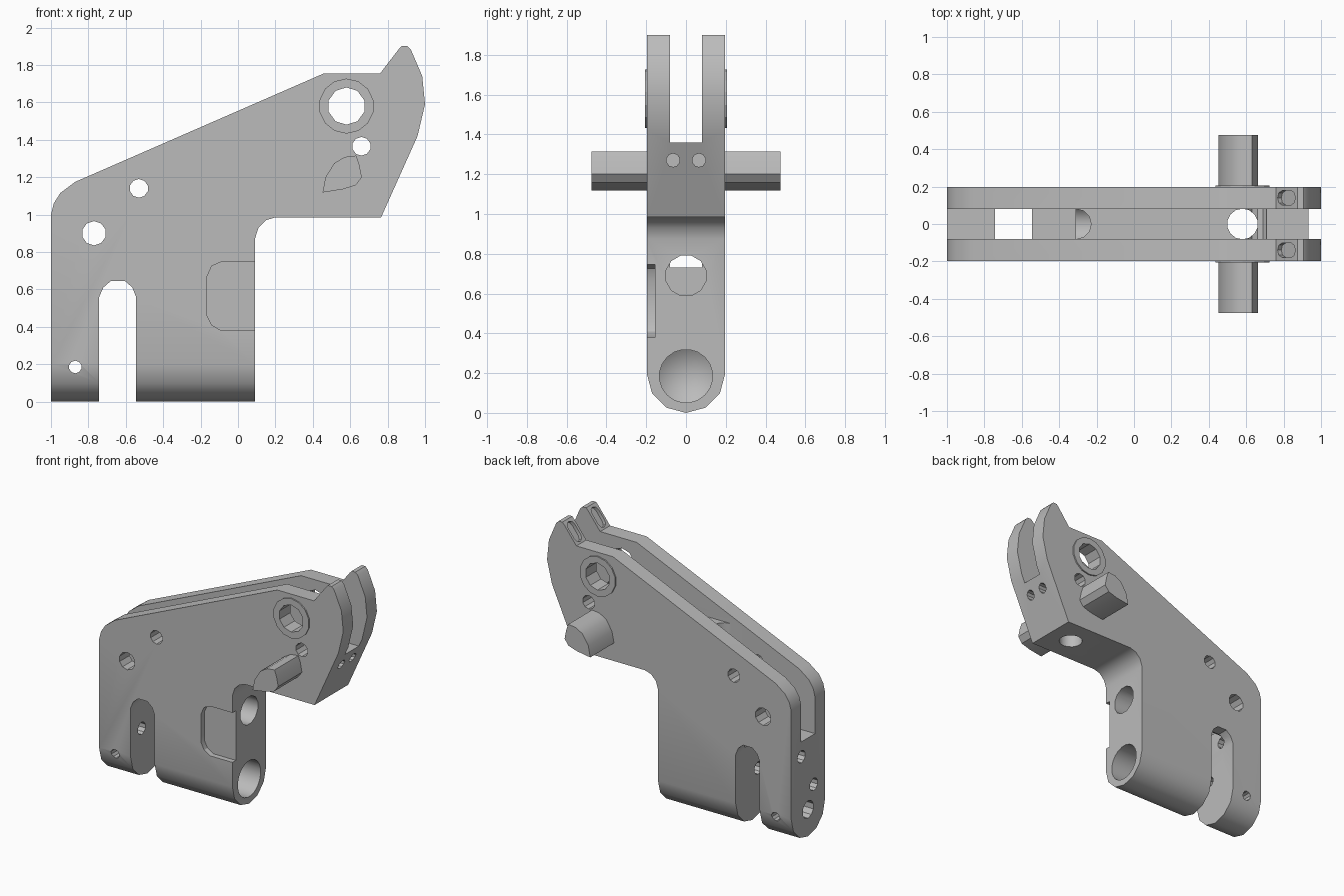
import bpy, bmesh, math
from mathutils import Vector, Matrix

if "Cube" in bpy.data.objects:
    bpy.data.objects.remove(bpy.data.objects["Cube"])

grey = bpy.data.materials.new("plain_grey")
grey.use_nodes = True
colour = (0.5, 0.5, 0.5, 1)
grey.diffuse_color = colour
grey.node_tree.nodes["Principled BSDF"].inputs["Base Color"].default_value = colour

# Maps a profile point (u, v) and a depth w to space, per extrusion axis
AXES = {"x": lambda u, v, w: (w, u, v),
        "y": lambda u, v, w: (u, w, v),
        "z": lambda u, v, w: (u, v, w)}


def prism(name, pts, axis, lo, hi, tip=None):
    """Extrude a profile along an axis, optionally ending in a cone tip."""
    bm = bmesh.new()
    put = AXES[axis]
    a = [bm.verts.new(put(u, v, lo)) for u, v in pts]
    b = [bm.verts.new(put(u, v, hi)) for u, v in pts]
    n = len(pts)
    bm.faces.new(b)
    for i in range(n):
        bm.faces.new((a[i], a[(i + 1) % n], b[(i + 1) % n], b[i]))
    if tip is None:
        bm.faces.new(a[::-1])
    else:
        mid = (sum(p[0] for p in pts) / n, sum(p[1] for p in pts) / n)
        apex = bm.verts.new(put(*mid, tip))
        for i in range(n):
            bm.faces.new((a[i], a[(i + 1) % n], apex))
    bmesh.ops.recalc_face_normals(bm, faces=bm.faces)
    mesh = bpy.data.meshes.new(name)
    bm.to_mesh(mesh)
    bm.free()
    mesh.materials.append(grey)
    ob = bpy.data.objects.new(name, mesh)
    bpy.context.collection.objects.link(ob)
    return ob


def arc(u, v, r, start, end, steps):
    angles = [math.radians(start + (end - start) * i / steps) for i in range(steps + 1)]
    return [(u + r * math.cos(t), v + r * math.sin(t)) for t in angles]


def circle(u, v, r, sides=10):
    return arc(u, v, r, 180 / sides, 540 / sides + 360 - 360 / sides - 360 / sides, sides - 1)


def activate(ob):
    bpy.ops.object.select_all(action="DESELECT")
    ob.select_set(True)
    bpy.context.view_layer.objects.active = ob


def carve(target, cutter, operation="DIFFERENCE"):
    mod = target.modifiers.new("carve", "BOOLEAN")
    mod.operation, mod.solver, mod.object = operation, "EXACT", cutter
    activate(target)
    bpy.ops.object.modifier_apply(modifier=mod.name)
    bpy.data.objects.remove(cutter)


def smooth(ob):
    activate(ob)
    bpy.ops.object.shade_smooth_by_angle(angle=math.radians(31))


# Body: side outline with an arched notch between the legs
W = 0.197
outline = [(-1, 0), (-1, 1), (-.985, 1.06), (-.95, 1.115), (-.87, 1.175),
           (.46, 1.755), (.76, 1.755), (.86, 1.885), (.875, 1.9), (.905, 1.9),
           (.925, 1.88), (.985, 1.74), (1, 1.59), (.96, 1.42), (.765, .985),
           (.2, .985), (.15, .97), (.11, .93), (.092, .875), (.092, 0),
           (-.545, 0), (-.545, .56), (-.565, .61), (-.605, .645),
           (-.68, .645), (-.72, .61), (-.742, .56), (-.742, 0)]
body = prism("bracket_body", outline, "y", -.3, .3)

# Rounded underside
section = arc(0, W, W, 180, 360, 6) + [(W, 2.2), (-W, 2.2)]
carve(body, prism("section", section, "x", -1.2, 1.2), "INTERSECT")

# Fork slot along the top, deep round-ended pocket, and opening above the notch
S = .081
carve(body, prism("fork_slot", [(-1.2, -S), (1.2, -S), (1.2, S), (-1.2, S)], "z", 1.36, 2.2))
pocket = [(-1.2, S), (-1.2, -S)] + arc(-.31, 0, S, -90, 90, 6)
carve(body, prism("deep_pocket", pocket, "z", .73, 2.2))
carve(body, prism("notch_opening", [(-.742, -S), (-.545, -S), (-.545, S), (-.742, S)], "z", .4, 1))

# Cross holes
for x, z, r in ((-.53, 1.14, .05), (-.77, .9, .065), (.66, 1.365, .05),
                (-.87, .185, .034), (.58, 1.58, .1)):
    carve(body, prism("cross_hole", circle(x, z, r), "y", -.4, .4))

# Vertical hole under the fork
carve(body, prism("vertical_hole", circle(.58, 0, .082, 14), "z", .8, 1.6))

# Lengthwise holes: front face, leg end and sloping nose
carve(body, prism("socket", circle(0, .185, .134, 20), "x", -.15, .3, -.24))
carve(body, prism("upper_bore", circle(0, .69, .104, 12), "x", -.31, .3))
for y, z in ((.078, .62), (-.067, .36)):
    carve(body, prism("leg_bore", circle(y, z, .046), "x", -1.2, -.4))
carve(body, prism("leg_socket", circle(0, .2, .065), "x", -1.2, -.85))
for side in (-1, 1):
    carve(body, prism("nose_bore", circle(side * .065, 1.27, .034), "x", .75, 1.1))

# Shallow recess on one side
recess = [(.3, .38), (.3, .747), (-.09, .747), (-.14, .725), (-.165, .67),
          (-.165, .46), (-.14, .41), (-.09, .38)]
carve(body, prism("side_recess", recess, "y", -.4, -.157))

# Long grooves in the sloped faces of the two horns
slope = math.atan2(.13, .1)
for side in (-1, 1):
    shape = arc(.04, 0, .038, -90, 90, 4) + arc(-.04, 0, .038, 90, 270, 4)
    groove = prism("horn_groove", shape, "z", -.025, .1)
    groove.data.transform(Matrix.Translation(Vector((.815, side * .14, 1.8265)))
                          @ Matrix.Rotation(-slope, 4, "Y"))
    carve(body, groove)
smooth(body)

# Raised rings and side pegs, mirrored on both sides
peg_shape = [(.452, 1.118), (.468, 1.2), (.515, 1.275), (.57, 1.308), (.632, 1.315),
             (.648, 1.27), (.662, 1.2), (.63, 1.157), (.56, 1.135)]
for side, label in ((-1, "front"), (1, "back")):
    lo, hi = sorted((side * .15, side * .207))
    ring = prism(label + "_ring", circle(.58, 1.58, .147, 14), "y", lo, hi)
    carve(ring, prism("ring_hole", circle(.58, 1.58, .1), "y", -.4, .4))
    lo, hi = sorted((side * .19, side * .475))
    peg = prism(label + "_peg", peg_shape, "y", lo, hi)
    smooth(peg)
